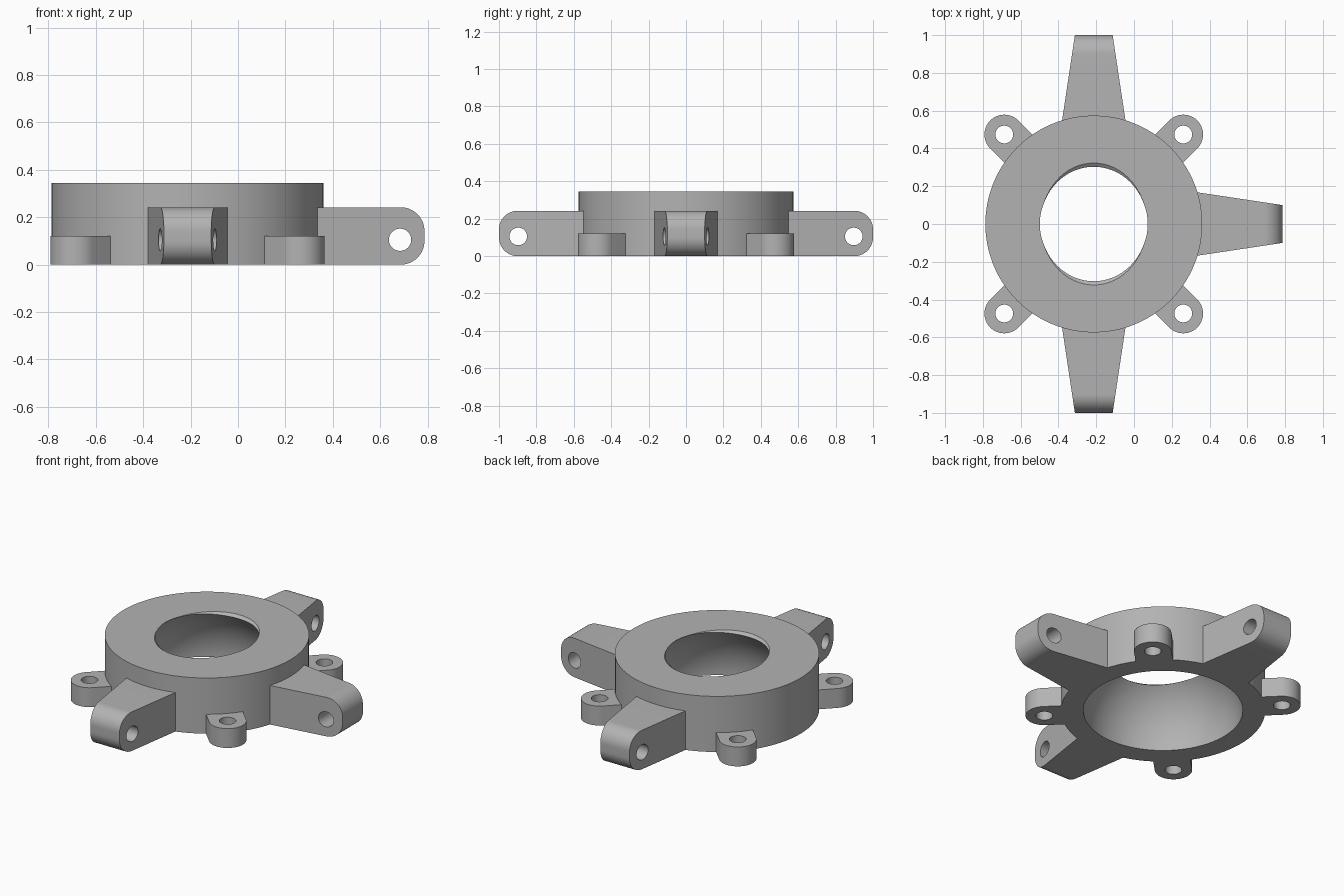
import bpy, bmesh
from math import sin, cos, pi, radians, asin
from mathutils import Matrix, Vector

if "Cube" in bpy.data.objects:
    bpy.data.objects.remove(bpy.data.objects["Cube"])

CX = -0.213                 # axis of the ring
RING_R, RING_H = 0.574, 0.345
BALL_R = 0.448              # spherical seat
HOLE_R = 0.047

grey = bpy.data.materials.new("plain_grey")
grey.use_nodes = True
grey.diffuse_color = (0.45, 0.45, 0.45, 1)
grey.node_tree.nodes["Principled BSDF"].inputs["Base Color"].default_value = (0.45, 0.45, 0.45, 1)


def make(name, bm):
    bmesh.ops.recalc_face_normals(bm, faces=bm.faces)
    mesh = bpy.data.meshes.new(name)
    bm.to_mesh(mesh)
    bm.free()
    mesh.materials.append(grey)
    ob = bpy.data.objects.new(name, mesh)
    bpy.context.collection.objects.link(ob)
    return ob


def activate(ob):
    bpy.ops.object.select_all(action="DESELECT")
    ob.select_set(True)
    bpy.context.view_layer.objects.active = ob


def cut(ob, cutter):
    cutter.hide_render = True
    mod = ob.modifiers.new("cut", "BOOLEAN")
    mod.operation, mod.solver, mod.object = "DIFFERENCE", "EXACT", cutter
    activate(ob)
    bpy.ops.object.modifier_apply(modifier=mod.name)
    bpy.data.objects.remove(cutter)


def cone(r1, r2, depth, matrix):
    bm = bmesh.new()
    bmesh.ops.create_cone(bm, cap_ends=True, segments=64, radius1=r1, radius2=r2,
                          depth=depth, matrix=matrix)
    return make("cutter", bm)


def loft(name, side_a, side_b):
    """Solid between two matching outlines."""
    bm = bmesh.new()
    a = [bm.verts.new(p) for p in side_a]
    b = [bm.verts.new(p) for p in side_b]
    bm.faces.new(a)
    bm.faces.new(b)
    n = len(a)
    for i in range(n):
        j = (i + 1) % n
        bm.faces.new((a[i], a[j], b[j], b[i]))
    return make(name, bm)


def arc(cx, cy, r, start, end, steps=16):
    for i in range(steps + 1):
        t = radians(start + (end - start) * i / steps)
        yield cx + r * cos(t), cy + r * sin(t)


def finish(ob, angle):
    ob.matrix_world = Matrix.Translation((CX, 0, 0)) @ Matrix.Rotation(radians(angle), 4, "Z")
    activate(ob)
    bpy.ops.object.shade_smooth_by_angle(angle=radians(30))


# Ring with a spherical seat, turned from a profile
top_angle = asin(RING_H / BALL_R) * 180 / pi
profile = [(RING_R, 0), (RING_R, RING_H)] + list(arc(0, 0, BALL_R, top_angle, 0, 24))
bm = bmesh.new()
verts = [bm.verts.new((r, 0, z)) for r, z in profile]
edges = [bm.edges.new((verts[i], verts[(i + 1) % len(verts)])) for i in range(len(verts))]
bmesh.ops.spin(bm, geom=verts + edges, cent=(0, 0, 0), axis=(0, 0, 1),
               angle=2 * pi, steps=128, use_duplicate=False)
bmesh.ops.remove_doubles(bm, verts=bm.verts, dist=0.0005)
ring = make("ring_body", bm)

# Sloped relief at the front and back of the upper opening
relief = cone(0.27, 0.389, 0.09, Matrix.Translation((0, 0, 0.35)) @ Matrix.Diagonal((0.87, 1, 1, 1)))
cut(ring, relief)
finish(ring, 0)

# Three tapered arms with rounded ends and a cross hole
ARM_L, ARM_H, ROUND = 1.0, 0.242, 0.1
outline = [(0.5, 0)]
outline += arc(ARM_L - ROUND, ROUND, ROUND, -90, 0)
outline += arc(ARM_L - ROUND, ARM_H - ROUND, ROUND, 0, 90)
outline += [(0.5, ARM_H)]


def half_width(r):
    return 0.1 + (ARM_L - r) * 0.15


for name, angle in (("left_arm", 0), ("back_arm", 90), ("front_arm", -90)):
    arm = loft(name, [(r, half_width(r), z) for r, z in outline],
               [(r, -half_width(r), z) for r, z in outline])
    cut(arm, cone(HOLE_R, HOLE_R, 0.6,
                  Matrix.Translation((0.897, 0, 0.105)) @ Matrix.Rotation(pi / 2, 4, "X")))
    finish(arm, angle)

# Four mounting lugs with vertical holes
LUG_D, LUG_R, LUG_H = 0.67, 0.105, 0.12
plan = [(0.5, -LUG_R)] + list(arc(LUG_D, 0, LUG_R, -90, 90, 32)) + [(0.5, LUG_R)]
for name, angle in (("back_left_lug", 45), ("back_right_lug", 135),
                    ("front_right_lug", 225), ("front_left_lug", 315)):
    lug = loft(name, [(x, y, 0) for x, y in plan], [(x, y, LUG_H) for x, y in plan])
    cut(lug, cone(HOLE_R, HOLE_R, 0.5, Matrix.Translation((LUG_D, 0, 0.06))))
    finish(lug, angle)
